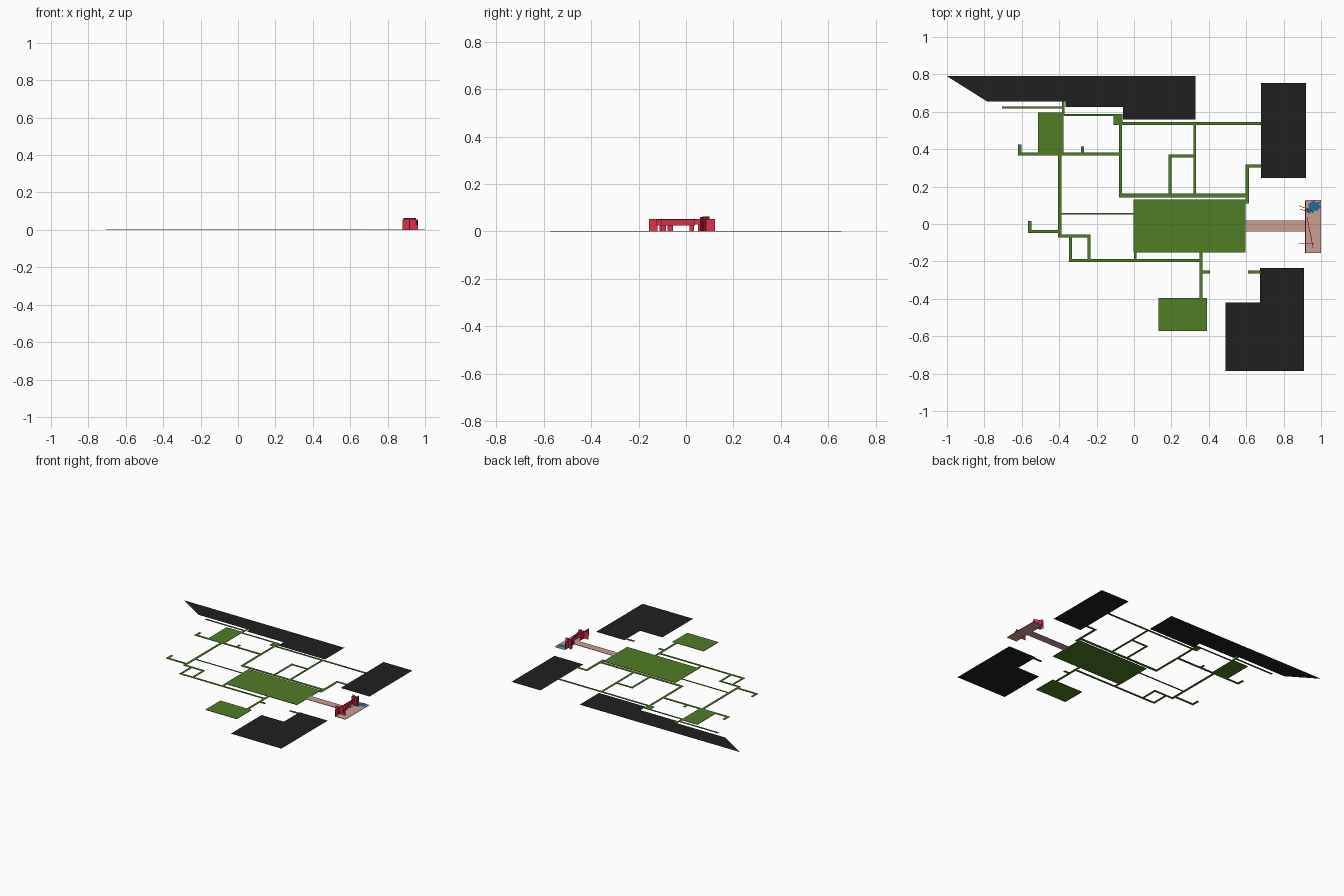
import bpy, bmesh, math

T = 0.003  # slab thickness


def material(name, rgb):
    m = bpy.data.materials.new(name)
    m.diffuse_color = (*rgb, 1)
    return m


GREEN = material("green", (0.08, 0.205, 0.018))
BLACK = material("black", (0.014, 0.014, 0.014))
PINK = material("pink", (0.6, 0.34, 0.29))
RED = material("red", (0.74, 0.03, 0.07))
BLUE = material("blue", (0.014, 0.156, 0.296))


def finish(name, bm, mat):
    me = bpy.data.meshes.new(name)
    bm.to_mesh(me)
    bm.free()
    me.materials.append(mat)
    ob = bpy.data.objects.new(name, me)
    bpy.context.collection.objects.link(ob)
    return ob


def box(name, x0, x1, y0, y1, mat, z0=0.0, z1=T):
    bm = bmesh.new()
    bmesh.ops.create_cube(bm, size=1)
    for v in bm.verts:
        v.co = (x1 if v.co.x > 0 else x0,
                y1 if v.co.y > 0 else y0,
                z1 if v.co.z > 0 else z0)
    return finish(name, bm, mat)


def flat(name, pts, mat, z=0.0):
    bm = bmesh.new()
    bm.faces.new([bm.verts.new((x, y, z)) for x, y in pts])
    bmesh.ops.triangulate(bm, faces=bm.faces[:])
    return finish(name, bm, mat)


def panel(name, a, b, z0, z1, mat, t=0.003):
    """Thin upright panel between two plan points."""
    dx, dy = b[0] - a[0], b[1] - a[1]
    n = math.hypot(dx, dy)
    ox, oy = -dy / n * t / 2, dx / n * t / 2
    plan = [(a[0] + ox, a[1] + oy), (a[0] - ox, a[1] - oy),
            (b[0] - ox, b[1] - oy), (b[0] + ox, b[1] + oy)]
    bm = bmesh.new()
    f = bm.faces.new([bm.verts.new((x, y, z0)) for x, y in plan])
    r = bmesh.ops.extrude_face_region(bm, geom=[f])
    for v in r["geom"]:
        if isinstance(v, bmesh.types.BMVert):
            v.co.z = z1
    bmesh.ops.recalc_face_normals(bm, faces=bm.faces[:])
    return finish(name, bm, mat)


# dark zones around the map
flat("north_zone", [(-1, .79), (-.785, .655), (-.365, .655), (-.365, .625),
                    (-.06, .625), (-.06, .56), (.33, .56), (.33, .79)], BLACK)
flat("east_zone", [(.68, .245), (.92, .245), (.92, .755), (.68, .755)], BLACK)
flat("south_zone", [(.49, -.785), (.91, -.785), (.91, -.235),
                    (.675, -.235), (.675, -.42), (.49, -.42)], BLACK)

# rooms
box("main_room", -.003, .595, -.152, .131, GREEN)
box("north_west_room", -.512, -.377, .378, .597, GREEN)
box("south_room", .13, .39, -.572, -.395, GREEN)
box("junction", -.11, -.062, .53, .588, GREEN)

# corridors running along x: centre y, x start, x end, width
for y, x0, x1, w in [
    (.623, -.705, -.375, .013), (.583, -.375, -.062, .012),
    (.537, -.08, .68, .015), (.375, -.62, -.065, .017),
    (.363, .185, .332, .015), (.311, .597, .68, .016),
    (.152, -.08, .615, .02), (.055, -.39, 0, .01),
    (-.04, -.565, -.39, .017), (-.065, -.405, -.233, .016),
    (-.194, -.348, .366, .016), (-.256, .36, .405, .017),
    (-.256, .61, .675, .017),
]:
    box("corridor_x", x0, x1, y - w / 2, y + w / 2, GREEN)

# corridors running along y: centre x, y start, y end, width
for x, y0, y1, w in [
    (-.379, .58, .655, .014), (-.072, .145, .54, .016),
    (.325, .15, .535, .015), (.193, .15, .37, .015),
    (.606, .11, .318, .018), (-.611, .367, .425, .018),
    (-.275, .375, .415, .016), (-.397, -.073, .375, .017),
    (-.557, -.048, .015, .017), (-.34, -.202, -.06, .015),
    (-.24, -.202, -.06, .015), (.007, -.195, -.15, .015),
    (.358, -.395, -.15, .016),
]:
    box("corridor_y", x - w / 2, x + w / 2, y0, y1, GREEN)

# pink passage and end room
box("passage_floor", .595, .92, -.04, .018, PINK)
box("end_room_floor", .917, 1.0, -.155, .128, PINK)

# red gate across the end room: lintel on uneven legs
WALL_X = .917
panel("gate_lintel", (WALL_X, -.156), (WALL_X, .122), .029, .053, RED)
for y0, y1 in [(-.156, -.12), (-.112, -.085), (-.078, -.055),
               (.015, .034), (.05, .122)]:
    panel("gate_leg", (WALL_X, y0), (WALL_X, y1), 0, .03, RED)

# loose panels standing through the gate
panel("slanted_panel", (.925, .037), (.957, -.125), .025, .05, RED)
panel("cross_panel", (.88, -.102), (.962, -.102), 0, .055, RED)
panel("north_panel_a", (.885, .098), (.95, .07), 0, .063, RED)
panel("north_panel_b", (.888, .08), (.945, .06), 0, .06, RED)

# ragged blue patch in the corner
patch = [(.915, .075), (.935, .055), (.945, .066), (.958, .055), (.963, .072),
         (.98, .07), (.98, .085), (.997, .09), (.99, .105), (.998, .122),
         (.975, .115), (.96, .126), (.95, .108), (.93, .106), (.936, .09)]
flat("blue_patch", patch, BLUE, .006)
